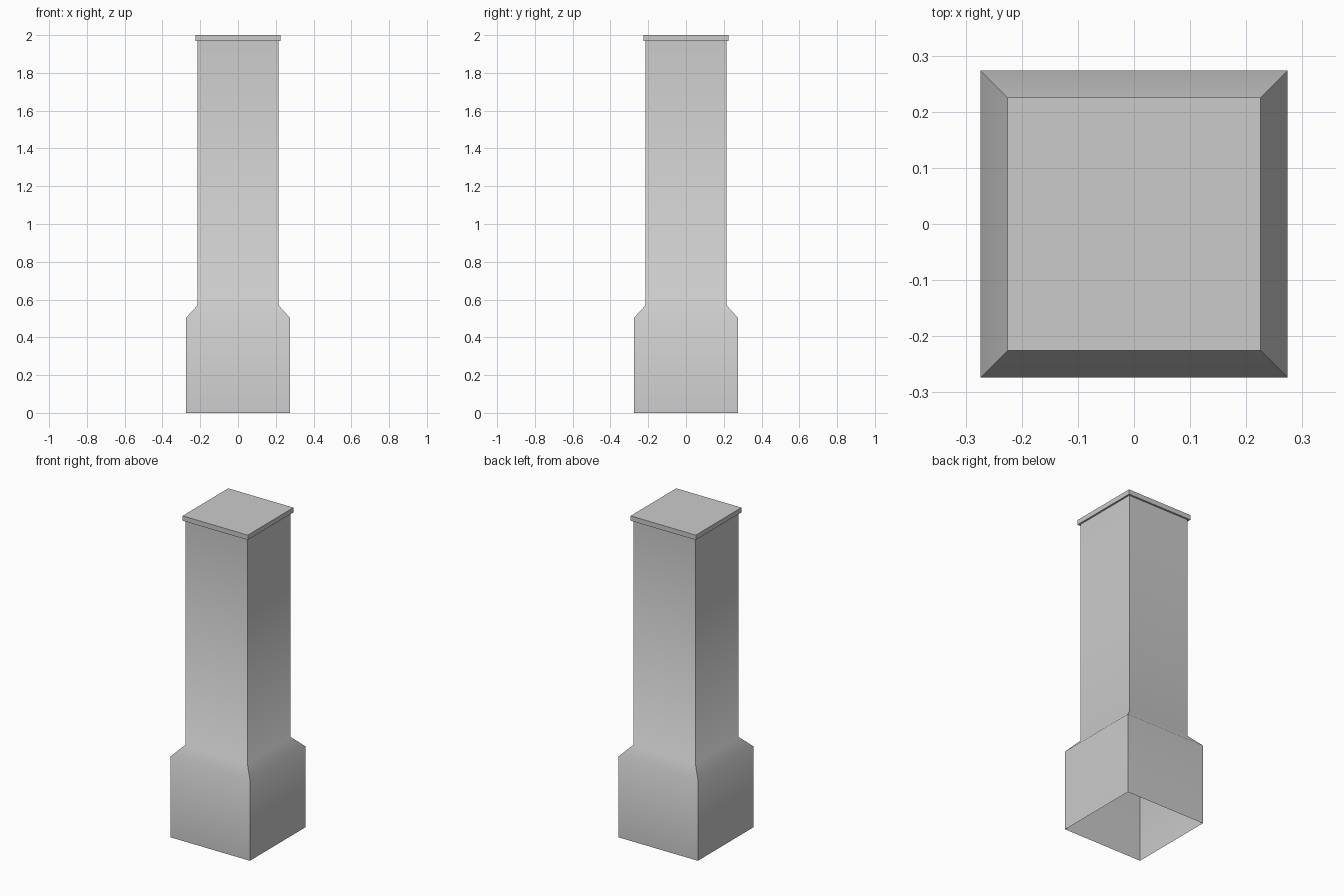
import bpy, bmesh, math

if "Cube" in bpy.data.objects:
    bpy.data.objects.remove(bpy.data.objects["Cube"])


def square_loft(name, profile, close_top=False):
    """Stack square rings given as (half width, height) and skin them."""
    bm = bmesh.new()
    rings = [[bm.verts.new((sx * h, sy * h, z))
              for sx, sy in ((-1, -1), (1, -1), (1, 1), (-1, 1))]
             for h, z in profile]
    for low, high in zip(rings, rings[1:]):
        for i in range(4):
            j = (i + 1) % 4
            bm.faces.new((low[i], low[j], high[j], high[i]))
    if close_top:
        bm.faces.new(rings[-1])
    mesh = bpy.data.meshes.new(name)
    bm.to_mesh(mesh)
    bm.free()
    obj = bpy.data.objects.new(name, mesh)
    bpy.context.collection.objects.link(obj)
    bpy.ops.object.select_all(action='DESELECT')
    obj.select_set(True)
    bpy.context.view_layer.objects.active = obj
    bpy.ops.object.shade_smooth_by_angle(angle=math.radians(50))
    return obj


# Hollow pillar: wide plinth, sloped shoulder and shaft, open underneath
square_loft("pillar_body", [(0.274, 0), (0.274, 0.505), (0.214, 0.57), (0.214, 1.97)])

# Thin overhanging cap with an underside lip
square_loft("pillar_cap", [(0.214, 1.97), (0.225, 1.97), (0.225, 2.0)], close_top=True)
